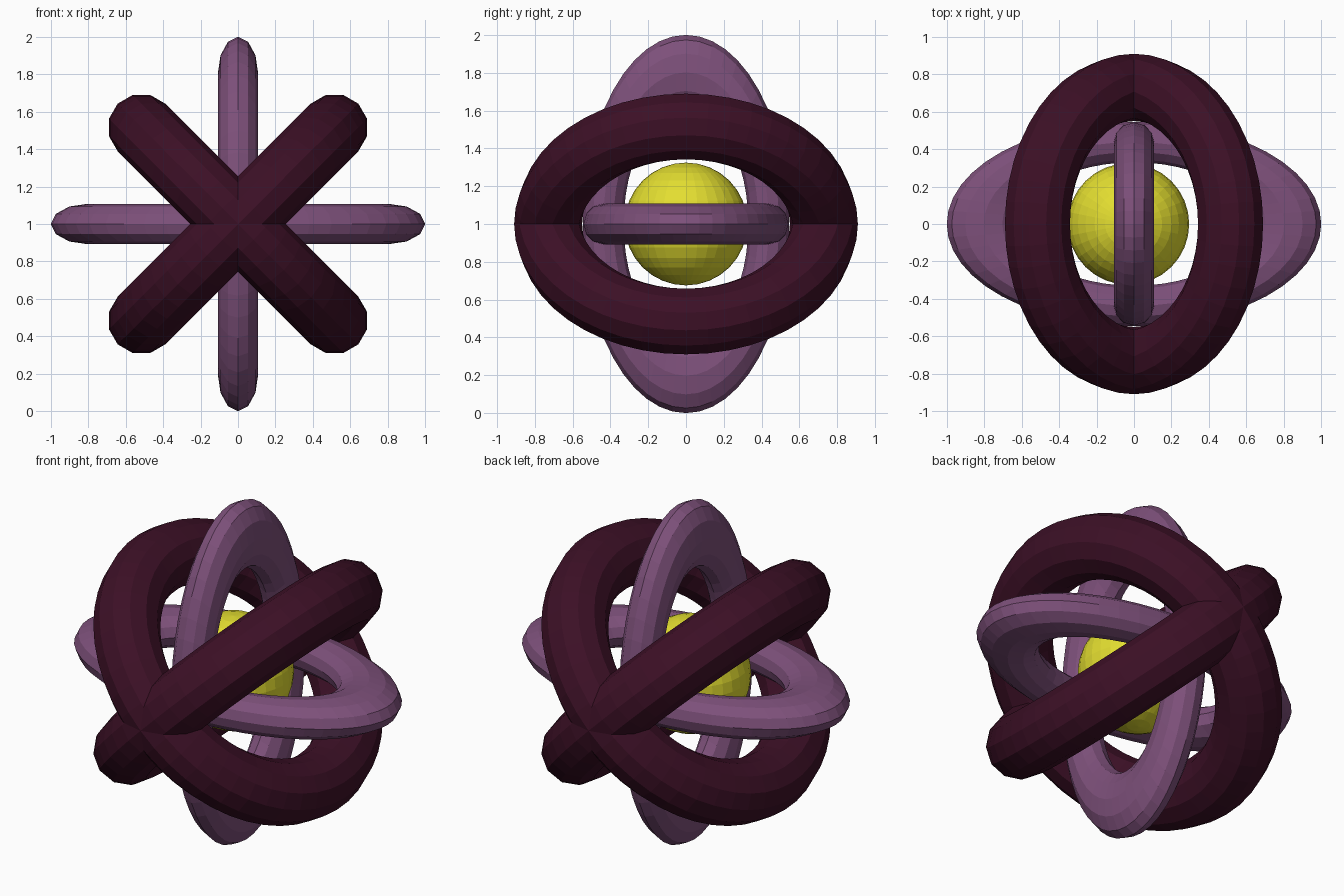
import bpy
from math import radians

cube = bpy.data.objects.get("Cube")
if cube:
    bpy.data.objects.remove(cube, do_unlink=True)


def make_material(name, rgb):
    mat = bpy.data.materials.new(name)
    mat.use_nodes = True
    color = (*rgb, 1.0)
    mat.diffuse_color = color
    mat.node_tree.nodes["Principled BSDF"].inputs["Base Color"].default_value = color
    return mat


dark_plum = make_material("dark_plum", (0.045, 0.005, 0.019))
violet = make_material("violet", (0.205, 0.08, 0.195))
yellow = make_material("yellow", (0.77, 0.73, 0.03))

CENTRE = (0, 0, 1)


def ring(name, tilt, scale, mat):
    """Flat-shaded torus tilted about the y axis."""
    bpy.ops.mesh.primitive_torus_add(
        major_radius=0.73, minor_radius=0.18, major_segments=48, minor_segments=12,
        location=CENTRE, rotation=(0, radians(tilt), 0))
    obj = bpy.context.object
    obj.name = name
    obj.scale = scale
    obj.data.materials.append(mat)


# Two round, crossed outer rings
for side, tilt in (("left", -45), ("right", 45)):
    ring(side + "_tilted_ring", tilt, (1, 1, 1), dark_plum)

# Two slim oval rings, one lying and one standing
for pose, tilt in (("lying", 0), ("standing", 90)):
    ring(pose + "_oval_ring", tilt, (1.1, 0.6, 0.6), violet)

# Core ball, slightly off centre
bpy.ops.mesh.primitive_uv_sphere_add(
    segments=32, ring_count=16, radius=0.325, location=(-0.03, 0, 1))
core = bpy.context.object
core.name = "core_ball"
core.data.materials.append(yellow)
